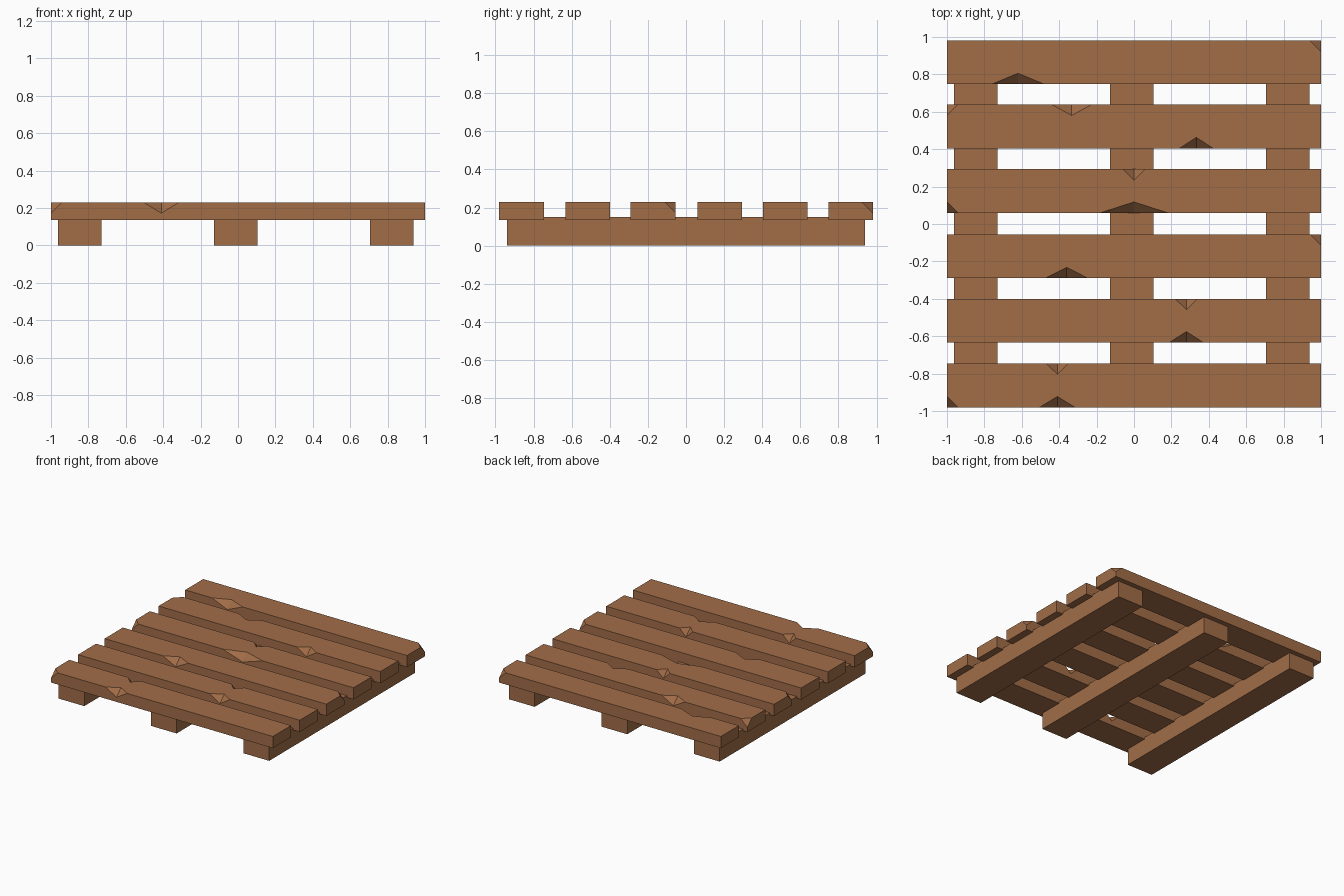
import bpy, bmesh
from mathutils import Vector

if "Cube" in bpy.data.objects:
    bpy.data.objects.remove(bpy.data.objects["Cube"])

wood = bpy.data.materials.new("brown wood")
wood.diffuse_color = (0.36, 0.153, 0.064, 1)
wood.use_nodes = True
wood.node_tree.nodes["Principled BSDF"].inputs["Base Color"].default_value = wood.diffuse_color

Z0, Z1, CHIP = 0.135, 0.23, 0.058


def finish(bm, name):
    mesh = bpy.data.meshes.new(name)
    bm.to_mesh(mesh)
    bm.free()
    mesh.materials.append(wood)
    bpy.context.collection.objects.link(bpy.data.objects.new(name, mesh))


def plank(name, y0, y1, front=None, back=None, corner=None):
    """Board with wedge chips (centre x, half width) on its long edges
    and optionally one broken corner (sign x, sign y)."""
    bm = bmesh.new()
    cache = {}

    def vert(p):
        key = tuple(round(c, 5) for c in p)
        if key not in cache:
            cache[key] = bm.verts.new(key)
        return cache[key]

    def face(points):
        vs = []
        for p in points:
            v = vert(p)
            if v not in vs:
                vs.append(v)
        bm.faces.new(vs)

    # corners: bottom, point on long edge, point on short edge, point below
    ends = []
    for sx, sy in ((-1, -1), (1, -1), (1, 1), (-1, 1)):
        y = y0 if sy < 0 else y1
        c = CHIP if corner == (sx, sy) else 0
        ends.append((Vector((sx, y, Z0)), Vector((sx - sx * c, y, Z1)),
                     Vector((sx, y - sy * c, Z1)), Vector((sx, y, Z1 - c))))
    top = []
    for i, chip in enumerate((front, None, back, None)):
        a, b = ends[i], ends[(i + 1) % 4]
        k = 1 if i % 2 == 0 else 2
        rim, inner = [a[k], b[k]], [a[k], b[k]]
        if chip:
            x, w = chip
            s = 1 if i == 0 else -1
            y = a[0].y
            L, R = Vector((x - s * w, y, Z1)), Vector((x + s * w, y, Z1))
            T, B = Vector((x, y + s * CHIP, Z1)), Vector((x, y, Z1 - CHIP))
            rim[1:1], inner[1:1] = [L, B, R], [L, T, R]
            face([L, B, T])
            face([B, R, T])
        face([a[0], b[0], b[3]] + rim[::-1] + [a[3]])
        top += inner
        if corner and b[1] != b[2]:
            face([b[1], b[2], b[3]])
    face(top)
    face([e[0] for e in reversed(ends)])
    bmesh.ops.recalc_face_normals(bm, faces=bm.faces)
    finish(bm, name)


# deck boards, front to back
plank("deck_board_1", -0.98, -0.745, (-0.41, 0.095), (-0.41, 0.06), (-1, -1))
plank("deck_board_2", -0.633, -0.40, (0.28, 0.09), (0.28, 0.06))
plank("deck_board_3", -0.29, -0.055, (-0.36, 0.115), None, (1, 1))
plank("deck_board_4", 0.06, 0.293, (0, 0.18), (0, 0.06), (-1, -1))
plank("deck_board_5", 0.405, 0.638, (0.333, 0.09), (-0.333, 0.105), (-1, 1))
plank("deck_board_6", 0.748, 0.98, (-0.62, 0.14), None, (1, 1))

# three runners underneath
for name, x in (("left", -0.845), ("middle", -0.012), ("right", 0.823)):
    bm = bmesh.new()
    bmesh.ops.create_cube(bm, size=1)
    for v in bm.verts:
        v.co = (x + v.co.x * 0.233, v.co.y * 1.88, 0.075 + v.co.z * 0.15)
    finish(bm, name + "_runner")
